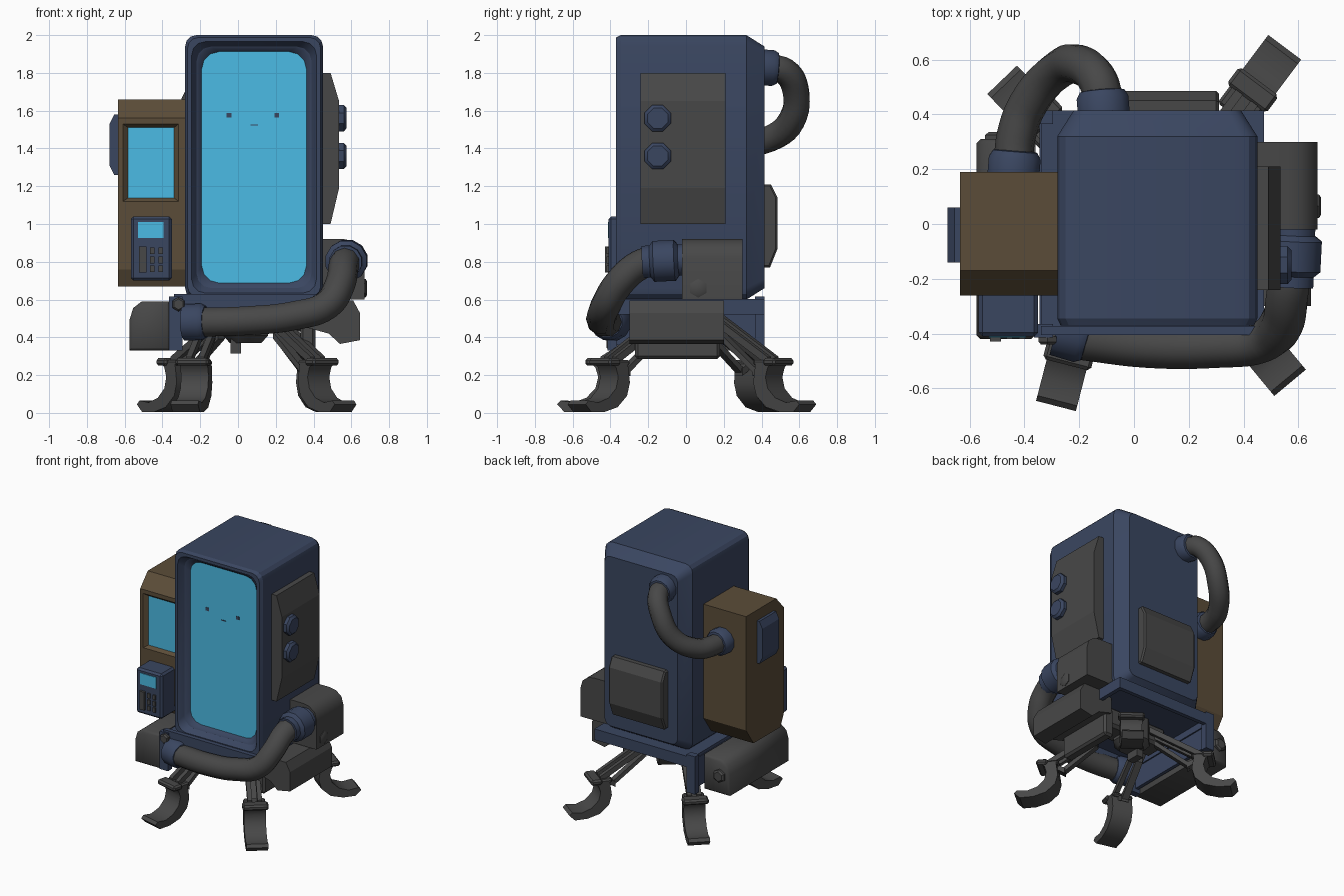
import bpy, bmesh, math
from mathutils import Vector, Matrix

cube = bpy.data.objects.get("Cube")
if cube:
    bpy.data.objects.remove(cube, do_unlink=True)


def material(name, rgb):
    m = bpy.data.materials.new(name)
    m.use_nodes = True
    m.diffuse_color = (*rgb, 1)
    m.node_tree.nodes["Principled BSDF"].inputs["Base Color"].default_value = (*rgb, 1)
    return m


BLUE = material("slate blue", (0.042, 0.061, 0.118))
BROWN = material("brown", (0.105, 0.073, 0.04))
GRAY = material("dark gray", (0.064, 0.064, 0.064))
CYAN = material("cyan glass", (0.07, 0.5, 0.78))


def finish(name, bm, *mats, smooth=None, matrix=None):
    bmesh.ops.recalc_face_normals(bm, faces=bm.faces)
    if matrix:
        bm.transform(matrix)
    me = bpy.data.meshes.new(name)
    bm.to_mesh(me)
    bm.free()
    return add_mesh(name, me, mats, smooth)


def add_mesh(name, me, mats, smooth=None):
    ob = bpy.data.objects.new(name, me)
    bpy.context.collection.objects.link(ob)
    for m in mats:
        me.materials.append(m)
    if smooth:
        bpy.ops.object.select_all(action='DESELECT')
        ob.select_set(True)
        bpy.context.view_layer.objects.active = ob
        bpy.ops.object.shade_smooth_by_angle(angle=math.radians(smooth))
    return ob


def box(name, x, y, z, mat, bevel=0, matrix=None):
    bm = bmesh.new()
    size = [b - a for a, b in (x, y, z)]
    mid = [(a + b) / 2 for a, b in (x, y, z)]
    bmesh.ops.create_cube(bm, size=1, matrix=Matrix.Translation(mid) @ Matrix.Diagonal((*size, 1)))
    if bevel:
        bmesh.ops.bevel(bm, geom=bm.edges[:], offset=bevel, segments=1, affect='EDGES')
    return finish(name, bm, mat, matrix=matrix)


def extrude(name, pts, a, b, axis, mat, smooth=None, matrix=None, bevel=0):
    """Extrude a 2D profile (u, z) along x or y; bevel cuts the edges of both ends."""
    bm = bmesh.new()
    rows = [[bm.verts.new((w, u, v) if axis == 'x' else (u, w, v)) for u, v in pts] for w in (a, b)]
    n = len(pts)
    caps = [bm.faces.new(r) for r in rows]
    for i in range(n):
        j = (i + 1) % n
        bm.faces.new((rows[0][i], rows[0][j], rows[1][j], rows[1][i]))
    if bevel:
        bmesh.ops.recalc_face_normals(bm, faces=bm.faces)
        bmesh.ops.bevel(bm, geom=[e for f in caps for e in f.edges], offset=bevel, segments=1, affect='EDGES')
    return finish(name, bm, mat, smooth=smooth, matrix=matrix)


def lathe(name, centre, axis, profile, mat, sides=8):
    """Capped turned part; profile is (radius, height along axis)."""
    bm = bmesh.new()
    rings = [[bm.verts.new((r * math.cos(t), r * math.sin(t), h)) for t in
              (math.tau * (k + 0.5) / sides for k in range(sides))] for r, h in profile]
    for p, q in zip(rings, rings[1:]):
        for k in range(sides):
            bm.faces.new((p[k], p[k - 1], q[k - 1], q[k]))
    bm.faces.new(rings[0])
    bm.faces.new(rings[-1])
    rot = Vector(axis).to_track_quat('Z', 'Y').to_matrix().to_4x4()
    return finish(name, bm, mat, smooth=35, matrix=Matrix.Translation(centre) @ rot)


def rounded_loft(name, cx, cz, w, h, rings, mats):
    """Rounded rectangles facing y; rings are (y, inset, corner radius). Last cap takes the last colour."""
    bm = bmesh.new()
    loops = []
    for y, inset, rad in rings:
        a, b = w / 2 - inset - rad, h / 2 - inset - rad
        loop = []
        for q, (sx, sz) in enumerate(((1, 1), (-1, 1), (-1, -1), (1, -1))):
            for s in range(4):
                t = math.pi / 2 * (q + s / 3)
                loop.append(bm.verts.new((cx + sx * a + rad * math.cos(t), y, cz + sz * b + rad * math.sin(t))))
        loops.append(loop)
    for p, q in zip(loops, loops[1:]):
        for k in range(len(p)):
            bm.faces.new((p[k], p[k - 1], q[k - 1], q[k]))
    bm.faces.new(loops[0])
    bm.faces.new(loops[-1]).material_index = len(mats) - 1
    return finish(name, bm, *mats, smooth=25)


def hose(name, pts, radius):
    cu = bpy.data.curves.new(name, 'CURVE')
    cu.dimensions = '3D'
    cu.bevel_depth, cu.bevel_resolution, cu.resolution_u = radius, 3, 5
    cu.use_fill_caps = True
    sp = cu.splines.new('BEZIER')
    sp.bezier_points.add(len(pts) - 1)
    for bp, p in zip(sp.bezier_points, pts):
        bp.co = p
        bp.handle_left_type = bp.handle_right_type = 'AUTO'
    tmp = bpy.data.objects.new(name, cu)
    bpy.context.collection.objects.link(tmp)
    bpy.context.view_layer.update()
    me = bpy.data.meshes.new_from_object(tmp.evaluated_get(bpy.context.evaluated_depsgraph_get()))
    bpy.data.objects.remove(tmp, do_unlink=True)
    me.materials.clear()
    add_mesh(name, me, [GRAY], smooth=50)


# Cabinet with a recessed front window
rounded_loft("cabinet", 0.085, 1.3, 0.73, 1.4,
             [(0.415, 0.06, 0.05), (0.32, 0, 0.06), (-0.345, 0, 0.06), (-0.37, 0.012, 0.06),
              (-0.37, 0.035, 0.07), (-0.325, 0.06, 0.08), (-0.32, 0.07, 0.08), (-0.295, 0.088, 0.09)],
             [BLUE, CYAN])
for x in (-0.048, 0.205):
    box("window_eye", (x - 0.013, x + 0.013), (-0.298, -0.294), (1.563, 1.587), BLUE)
box("window_mouth", (0.065, 0.105), (-0.298, -0.294), (1.521, 1.527), BLUE)

# Base tray: top plate, rim walls, left skirt and the two corner brackets
box("base_plate", (-0.34, 0.475), (-0.405, 0.415), (0.57, 0.602), BLUE)
box("base_front_rim", (-0.34, 0.475), (-0.405, -0.372), (0.52, 0.63), BLUE)
box("base_back_rim", (-0.34, 0.475), (0.385, 0.415), (0.52, 0.58), BLUE)
for x in (-0.34, 0.445):
    box("base_side_rim", (x, x + 0.03), (-0.405, 0.415), (0.52, 0.58), BLUE)
box("base_skirt", (-0.345, -0.32), (-0.4, 0.38), (0.36, 0.58), BLUE)
for y in (-0.415, 0.365):
    box("corner_bracket", (-0.365, -0.295), (y, y + 0.05), (0.33, 0.615), BLUE)
lathe("bracket_bolt", (-0.315, -0.41, 0.575), (0, -1, 0), [(0.038, 0), (0.038, 0.02), (0.028, 0.03)], GRAY, 6)

# Right side panel with two knobs
extrude("side_panel", [(0.44, 1.0), (0.49, 1.0), (0.535, 1.19), (0.535, 1.65), (0.49, 1.8), (0.44, 1.8)],
        -0.24, 0.21, 'y', GRAY)
for z in (1.36, 1.56):
    lathe("side_knob", (0.53, -0.15, z), (1, 0, 0), [(0.075, 0), (0.075, 0.03), (0.058, 0.045)], BLUE)

# Back panel
extrude("back_panel", [(0.4, 0.77), (0.445, 0.77), (0.485, 0.87), (0.485, 1.14), (0.45, 1.21), (0.4, 1.21)],
        -0.14, 0.31, 'x', GRAY, bevel=0.01)

# Brown side unit, then its front face inset to make the sunken screen
unit = extrude("side_unit", [(-0.26, 0.76), (-0.22, 0.67), (0.1, 0.67), (0.19, 0.8), (0.19, 1.66),
                             (-0.17, 1.66), (-0.26, 1.56)], -0.635, -0.27, 'x', BROWN)
unit.data.materials.append(CYAN)
bm = bmesh.new()
bm.from_mesh(unit.data)
front = min(bm.faces, key=lambda f: f.calc_center_median().y)
for y, x0, x1, z0, z1 in ((-0.26, -0.61, -0.315, 1.12, 1.53), (-0.235, -0.582, -0.338, 1.138, 1.51)):
    bmesh.ops.inset_individual(bm, faces=[front], thickness=0.01)
    mid = front.calc_center_median()
    for v in front.verts:
        v.co = (x0 if v.co.x < mid.x else x1, y, z0 if v.co.z < mid.z else z1)
front.material_index = 1
bm.to_mesh(unit.data)
bm.free()
extrude("side_plate", [(-0.625, 1.26), (-0.655, 1.26), (-0.68, 1.31), (-0.68, 1.53), (-0.655, 1.58), (-0.625, 1.58)],
        -0.14, 0.06, 'y', BLUE)

# Keypad
box("keypad", (-0.567, -0.35), (-0.41, -0.24), (0.7, 1.04), BLUE, 0.014)
box("keypad_screen", (-0.53, -0.395), (-0.414, -0.405), (0.925, 1.01), CYAN)
box("keypad_slot", (-0.525, -0.485), (-0.428, -0.4), (0.742, 0.88), GRAY)
for x in (-0.465, -0.42):
    for z in (0.745, 0.792, 0.84):
        box("keypad_key", (x, x + 0.022), (-0.42, -0.4), (z, z + 0.035), GRAY)

# Pump housing and motors
extrude("pump_housing", [(0.44, 0.6), (0.67, 0.6), (0.67, 0.82), (0.655, 0.875), (0.61, 0.91), (0.56, 0.92),
                         (0.44, 0.92)], -0.02, 0.3, 'y', GRAY, smooth=50)
lathe("pump_bolt", (0.665, 0.065, 0.66), (1, 0, 0), [(0.05, 0), (0.05, 0.01), (0.035, 0.018)], GRAY, 6)
extrude("right_motor", [(0.37, 0.45), (0.48, 0.42), (0.54, 0.365), (0.645, 0.385), (0.645, 0.53), (0.61, 0.595),
                        (0.37, 0.595)], -0.3, 0.2, 'y', GRAY)
box("motor_underside", (0.33, 0.41), (-0.27, 0.18), (0.285, 0.5), GRAY, 0.015)
extrude("left_motor", [(-0.36, 0.33), (-0.575, 0.33), (-0.575, 0.49), (-0.555, 0.555), (-0.51, 0.59), (-0.36, 0.59)],
        -0.42, 0.31, 'y', GRAY, smooth=50, bevel=0.015)
lathe("motor_bolt", (-0.5, 0.3, 0.47), (0, 1, 0), [(0.05, 0), (0.05, 0.025), (0.035, 0.035)], GRAY, 6)

# Hoses and their collars
COLLAR = [(0.098, 0), (0.098, 0.06), (0.084, 0.085), (0.07, 0.088)]
hose("front_hose", [(-0.2, -0.415, 0.48), (0.05, -0.445, 0.488), (0.3, -0.445, 0.515), (0.47, -0.425, 0.57),
                    (0.54, -0.36, 0.68), (0.56, -0.25, 0.78), (0.575, -0.15, 0.81)], 0.08)
lathe("front_hose_collar", (-0.28, -0.385, 0.48), (1, -0.3, 0.02),
      [(0.1, 0), (0.1, 0.09), (0.085, 0.115), (0.07, 0.118)], BLUE, 12)
lathe("pump_collar", (0.58, -0.01, 0.81), (-0.05, -1, -0.05),
      [(0.085, 0), (0.085, 0.03), (0.112, 0.05), (0.112, 0.16), (0.088, 0.18), (0.088, 0.22)], BLUE, 12)
hose("back_hose", [(-0.11, 0.43, 1.83), (-0.13, 0.52, 1.81), (-0.195, 0.58, 1.71), (-0.28, 0.56, 1.55),
                   (-0.385, 0.44, 1.45), (-0.43, 0.32, 1.43), (-0.44, 0.2, 1.43)], 0.072)
lathe("back_hose_top_collar", (-0.11, 0.4, 1.83), (-0.08, 1, -0.08), COLLAR, BLUE, 12)
lathe("back_hose_side_collar", (-0.44, 0.18, 1.43), (0.08, 1, 0.02), COLLAR, BLUE, 12)

# Underside hub
lathe("leg_hub", (0.04, 0.02, 0.37), (0, 0, 1), [(0.09, 0), (0.13, 0.04), (0.13, 0.21)], GRAY)
box("hub_crossbar", (-0.2, 0.36), (-0.08, 0.1), (0.43, 0.58), GRAY, 0.02)
box("hub_stub", (-0.04, 0.015), (-0.05, 0.05), (0.315, 0.4), GRAY)

# Four legs, each built along +x and turned into place
FOOT = [(0.44, 0.27), (0.41, 0.24), (0.395, 0.19), (0.41, 0.13), (0.46, 0.08), (0.53, 0.055), (0.6, 0.065),
        (0.62, 0.045), (0.58, 0.005), (0.49, 0.005), (0.4, 0.03), (0.335, 0.09), (0.315, 0.16), (0.33, 0.27)]


def strut(name, p, q, side, width, thick, matrix):
    (a, b), (c, d) = p, q
    extrude(name, [(a, b - thick), (c, d - thick), (c, d + thick), (a, b + thick)],
            side - width, side + width, 'y', GRAY, matrix=matrix)


for tx, ty, dx, dy in ((-0.285, -0.665, -0.25, -0.97), (0.57, -0.58, 0.64, -0.77),
                       (0.55, 0.645, 0.6, 0.8), (-0.48, 0.525, -0.69, 0.72)):
    m = Matrix.Translation((tx - 0.62 * dx, ty - 0.62 * dy, 0)) @ Matrix.Rotation(math.atan2(dy, dx), 4, 'Z')
    extrude("foot", FOOT, -0.075, 0.075, 'y', GRAY, smooth=40, matrix=m)
    box("foot_hinge", (0.385, 0.465), (-0.09, 0.09), (0.25, 0.29), GRAY, 0.012, m)
    box("foot_hinge_block", (0.31, 0.4), (-0.075, 0.075), (0.25, 0.28), GRAY, 0.01, m)
    for s in (-0.034, 0.034):
        strut("upper_arm", (0.02, 0.5), (0.39, 0.275), s, 0.016, 0.022, m)
    strut("lower_arm", (0.05, 0.41), (0.29, 0.22), 0, 0.025, 0.018, m)
    strut("lower_link", (0.275, 0.215), (0.35, 0.26), 0, 0.03, 0.02, m)
